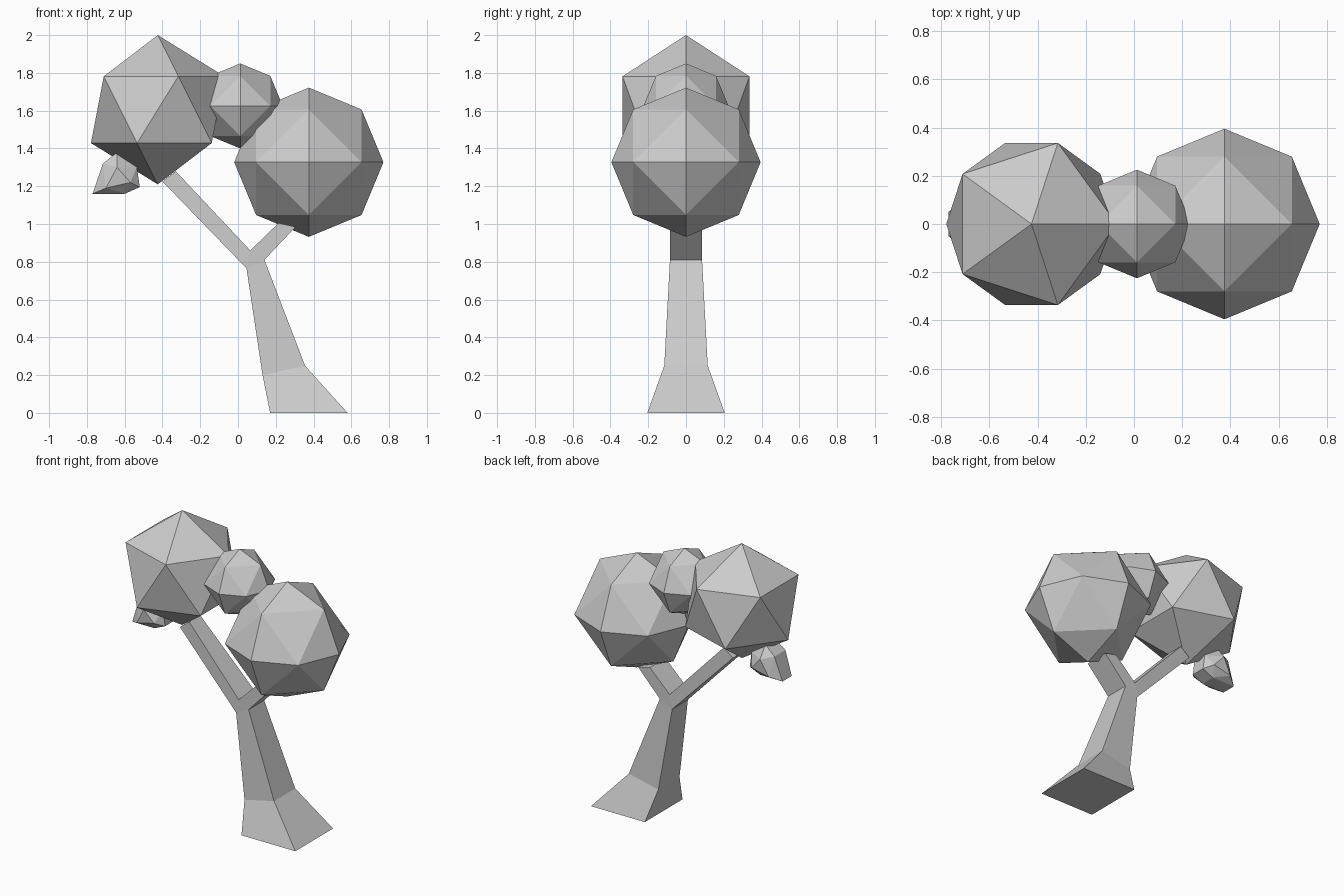
import bpy
import bmesh
from mathutils import Vector

if "Cube" in bpy.data.objects:
    bpy.data.objects.remove(bpy.data.objects["Cube"])

# One plain grey for the whole tree
grey = bpy.data.materials.new("light_grey")
grey.use_nodes = True
GREY = (0.6, 0.6, 0.6, 1)
grey.diffuse_color = GREY
grey.node_tree.nodes["Principled BSDF"].inputs["Base Color"].default_value = GREY


def finish(name, bm, location=(0, 0, 0)):
    bmesh.ops.recalc_face_normals(bm, faces=bm.faces)
    mesh = bpy.data.meshes.new(name)
    bm.to_mesh(mesh)
    bm.free()
    mesh.materials.append(grey)
    obj = bpy.data.objects.new(name, mesh)
    obj.location = location
    bpy.context.collection.objects.link(obj)
    return obj


def limb(name, sections):
    """Four-sided limb; a section is two (x, z) points and a half depth."""
    bm = bmesh.new()
    rings = []
    for (ax, az), (bx, bz), d in sections:
        corners = [(ax, -d, az), (bx, -d, bz), (bx, d, bz), (ax, d, az)]
        rings.append([bm.verts.new(c) for c in corners])
    for low, high in zip(rings, rings[1:]):
        for i in range(4):
            j = (i + 1) % 4
            bm.faces.new((low[i], low[j], high[j], high[i]))
    bm.faces.new(rings[0])
    bm.faces.new(rings[-1])
    bmesh.ops.remove_doubles(bm, verts=bm.verts, dist=0.001)
    return finish(name, bm)


def hull(name, points, location=(0, 0, 0)):
    bm = bmesh.new()
    for p in points:
        bm.verts.new(p)
    bmesh.ops.convex_hull(bm, input=bm.verts)
    return finish(name, bm, location)


def octa_ball(name, location, radius):
    """Octahedron divided once and pushed out to a sphere."""
    steps = (-1, 0, 1)
    points = [Vector((x, y, z)).normalized() * radius
              for x in steps for y in steps for z in steps
              if abs(x) + abs(y) + abs(z) in (1, 2)]
    return hull(name, points, location)


# Trunk, with its fork wedge and the short left branch
left, right, fork = (0.045, 0.765), (0.14, 0.81), (0.065, 0.86)
limb("trunk", [
    ((0.17, 0), (0.58, 0), 0.205),
    ((0.13, 0.20), (0.355, 0.25), 0.115),
    (left, right, 0.085),
    (fork, right, 0.085),
    ((0.215, 1.005), (0.305, 0.985), 0.085),
])

# Long right branch
limb("long_branch", [
    (left, fork, 0.085),
    ((-0.40, 1.225), (-0.33, 1.28), 0.06),
])

# Large foliage ball
bm = bmesh.new()
bmesh.ops.create_icosphere(bm, subdivisions=1, radius=0.395)
finish("large_foliage", bm, (-0.425, 0, 1.605))

# Rounder foliage balls
octa_ball("left_foliage", (0.375, 0, 1.327), 0.395)
octa_ball("middle_foliage", (0.012, 0, 1.625), 0.225)

# Small irregular tuft under the large ball
half = [
    (-0.77, 0.05, 1.16), (-0.60, 0.05, 1.16), (-0.52, 0.05, 1.195),
    (-0.70, 0.10, 1.19), (-0.57, 0.10, 1.22), (-0.64, 0.11, 1.30),
    (-0.715, 0.06, 1.32), (-0.535, 0.05, 1.30), (-0.64, 0.05, 1.38),
]
hull("small_tuft", [(x, s * y, z) for x, y, z in half for s in (-1, 1)])
